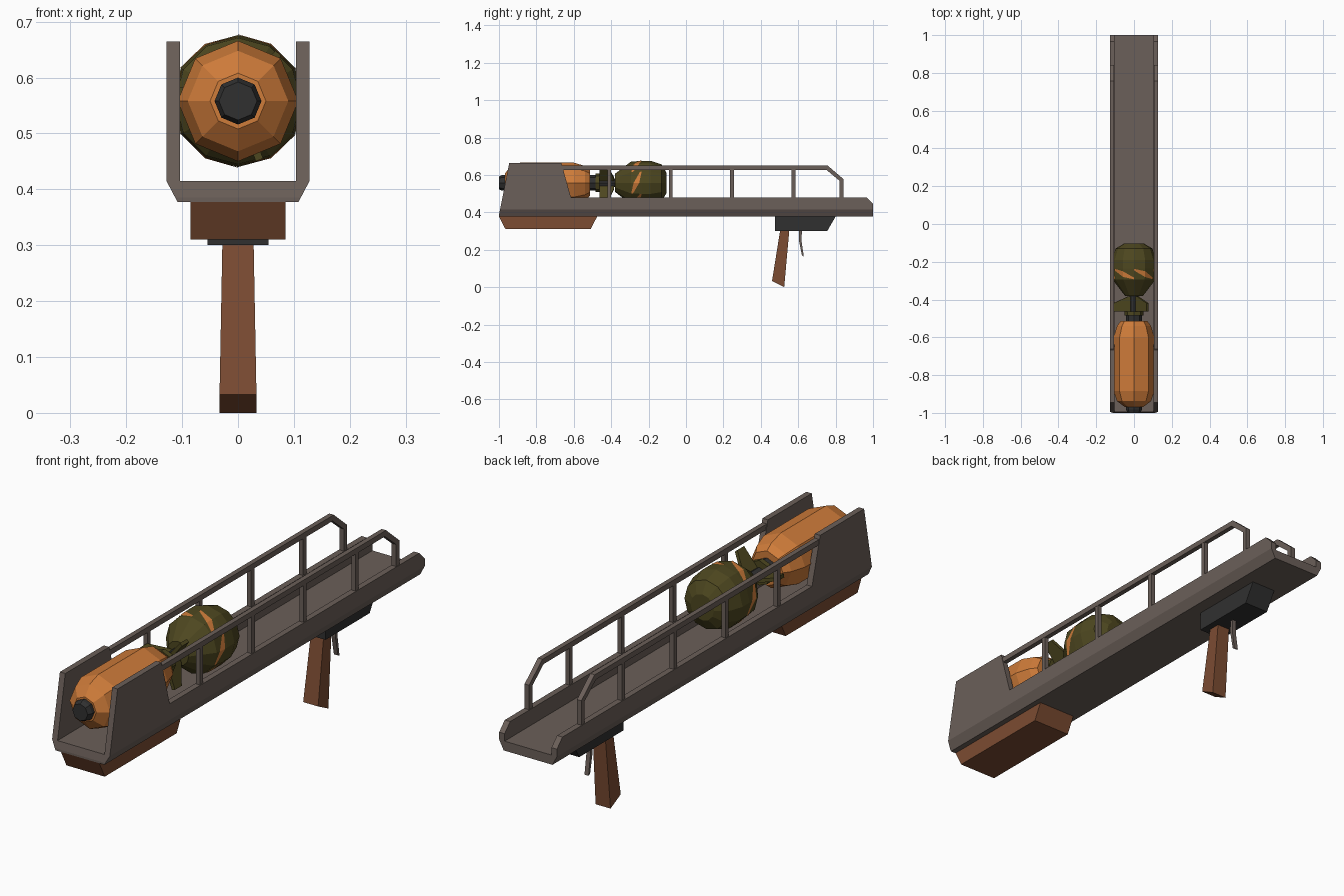
import bpy, bmesh
from math import sin, cos, radians, tau
from mathutils import Matrix

if "Cube" in bpy.data.objects:
    bpy.data.objects.remove(bpy.data.objects["Cube"])


def material(name, rgb):
    m = bpy.data.materials.new(name)
    m.diffuse_color = (*rgb, 1)
    m.use_nodes = True
    m.node_tree.nodes["Principled BSDF"].inputs["Base Color"].default_value = m.diffuse_color
    return m


METAL = material("metal", (0.147, 0.115, 0.1))
DARK = material("dark_metal", (0.03, 0.03, 0.03))
WOOD = material("wood", (0.2, 0.072, 0.032))
ORANGE = material("orange_paint", (0.62, 0.2, 0.042))
OLIVE = material("olive_paint", (0.075, 0.063, 0.014))
AXIS_Z = 0.558


def make_object(name, bm, mat):
    bmesh.ops.recalc_face_normals(bm, faces=bm.faces)
    me = bpy.data.meshes.new(name)
    bm.to_mesh(me)
    bm.free()
    ob = bpy.data.objects.new(name, me)
    bpy.context.collection.objects.link(ob)
    me.materials.append(mat)
    return ob


def prism(name, profile, x0, x1, mat, bottom=1.0):
    """Extrude a (y, z) side profile from x0 to x1; 'bottom' widens the low end."""
    bm = bmesh.new()
    face = bm.faces.new([bm.verts.new((x0, y, z)) for y, z in profile])
    geo = bmesh.ops.extrude_face_region(bm, geom=[face])["geom"]
    for v in geo:
        if isinstance(v, bmesh.types.BMVert):
            v.co.x = x1
    zs = [p[1] for p in profile]
    mid = (min(zs) + max(zs)) / 2
    for v in bm.verts:
        if v.co.z < mid:
            v.co.x *= bottom
    return make_object(name, bm, mat)


def lathe(name, profile, sides, mat):
    """Revolve (y, radius) points around the rocket axis, with flat ends."""
    bm = bmesh.new()
    rings = [[bm.verts.new((r * cos(tau * i / sides), y, AXIS_Z + r * sin(tau * i / sides)))
              for i in range(sides)] for y, r in profile]
    for a, b in zip(rings, rings[1:]):
        for i in range(sides):
            j = (i + 1) % sides
            bm.faces.new((a[i], a[j], b[j], b[i]))
    bm.faces.new(rings[0])
    bm.faces.new(rings[-1])
    return make_object(name, bm, mat)


# Trough: U section along y, trimmed to the side profile
half = [(0.108, 0.377), (0.128, 0.415), (0.128, 0.7), (0.104, 0.7), (0.104, 0.415)]
section = half + [(-x, z) for x, z in reversed(half)]
bm = bmesh.new()
face = bm.faces.new([bm.verts.new((x, -1.1, z)) for x, z in section])
geo = bmesh.ops.extrude_face_region(bm, geom=[face])["geom"]
bmesh.ops.translate(bm, vec=(0, 2.2, 0), verts=[v for v in geo if isinstance(v, bmesh.types.BMVert)])
trough = make_object("trough", bm, METAL)
side = [(-1, 0.3), (-1, 0.385), (-0.945, 0.665), (-0.667, 0.665), (-0.615, 0.48),
        (0.965, 0.48), (1, 0.445), (1, 0.3)]
cutter = prism("trough_trim", side, -0.3, 0.3, METAL)
mod = trough.modifiers.new("trim", "BOOLEAN")
mod.operation = "INTERSECT"
mod.solver = "EXACT"
mod.object = cutter
bpy.context.view_layer.objects.active = trough
bpy.ops.object.modifier_apply(modifier=mod.name)
bpy.data.objects.remove(cutter)

# Side rails with posts
rail = [(-0.665, 0.65), (0.758, 0.65), (0.842, 0.578), (0.842, 0.475),
        (0.822, 0.475), (0.822, 0.568), (0.75, 0.628), (-0.66, 0.628)]
for s, label in ((1, "right"), (-1, "left")):
    prism(f"{label}_rail", rail, s * 0.106, s * 0.126, METAL)
    for n, y in enumerate((-0.41, -0.082, 0.246, 0.575)):
        post = [(y - 0.01, 0.475), (y + 0.01, 0.475), (y + 0.01, 0.63), (y - 0.01, 0.63)]
        prism(f"{label}_rail_post_{n + 1}", post, s * 0.107, s * 0.125, METAL)

# Wooden rest, trigger housing, grip and trigger
prism("wooden_rest", [(-1, 0.378), (-0.475, 0.378), (-0.51, 0.31), (-0.965, 0.31)], -0.085, 0.085, WOOD)
prism("trigger_housing", [(0.475, 0.378), (0.8, 0.378), (0.755, 0.3), (0.475, 0.3)], -0.055, 0.055, DARK)
prism("grip", [(0.503, 0.302), (0.552, 0.302), (0.525, 0), (0.46, 0.033)], -0.028, 0.028, WOOD, bottom=1.18)
prism("trigger", [(0.605, 0.302), (0.62, 0.302), (0.617, 0.25), (0.63, 0.165),
                  (0.62, 0.17), (0.604, 0.25)], -0.009, 0.009, METAL)

# Rocket motor
lathe("motor_cap", [(-0.955, 0.042), (-0.983, 0.042), (-1, 0.034)], 8, DARK)
lathe("motor_body", [(-0.968, 0.05), (-0.938, 0.09), (-0.885, 0.108), (-0.6, 0.108),
                     (-0.54, 0.09), (-0.513, 0.07)], 8, ORANGE)
lathe("motor_neck", [(-0.52, 0.042), (-0.48, 0.042)], 8, DARK)

# Warhead with tail
lathe("tail_ring", [(-0.485, 0.05), (-0.463, 0.05)], 8, OLIVE)
lathe("tail_rod", [(-0.47, 0.023), (-0.37, 0.023)], 8, DARK)
lathe("warhead", [(-0.38, 0.048), (-0.295, 0.113), (-0.235, 0.118), (-0.19, 0.118),
                  (-0.13, 0.098), (-0.103, 0.052)], 12, OLIVE)

# Three swept fins
for n in range(3):
    fin = prism(f"tail_fin_{n + 1}", [(-0.463, 0.015), (-0.385, 0.015), (-0.385, 0.035),
                                      (-0.42, 0.112), (-0.463, 0.112)], -0.007, 0.007, OLIVE)
    turn = Matrix.Rotation(radians(40 + 120 * n), 4, "Y")
    fin.data.transform(Matrix.Translation((0, 0, AXIS_Z)) @ turn)

# Slanted warning stripes wrapped over the warhead facets
bm = bmesh.new()
for k in range(6):
    rows = []
    for step, y0, y1 in ((-30, -0.293, -0.284), (0, -0.28, -0.25), (30, -0.246, -0.237)):
        a = radians(60 * k + step)
        row = []
        for y in (y0, y1):
            r = 0.1145 + 0.005 * (y + 0.295) / 0.06
            row.append(bm.verts.new((r * cos(a), y, AXIS_Z + r * sin(a))))
        rows.append(row)
    for p, q in zip(rows, rows[1:]):
        bm.faces.new((p[0], p[1], q[1], q[0]))
make_object("warning_stripes", bm, ORANGE)
